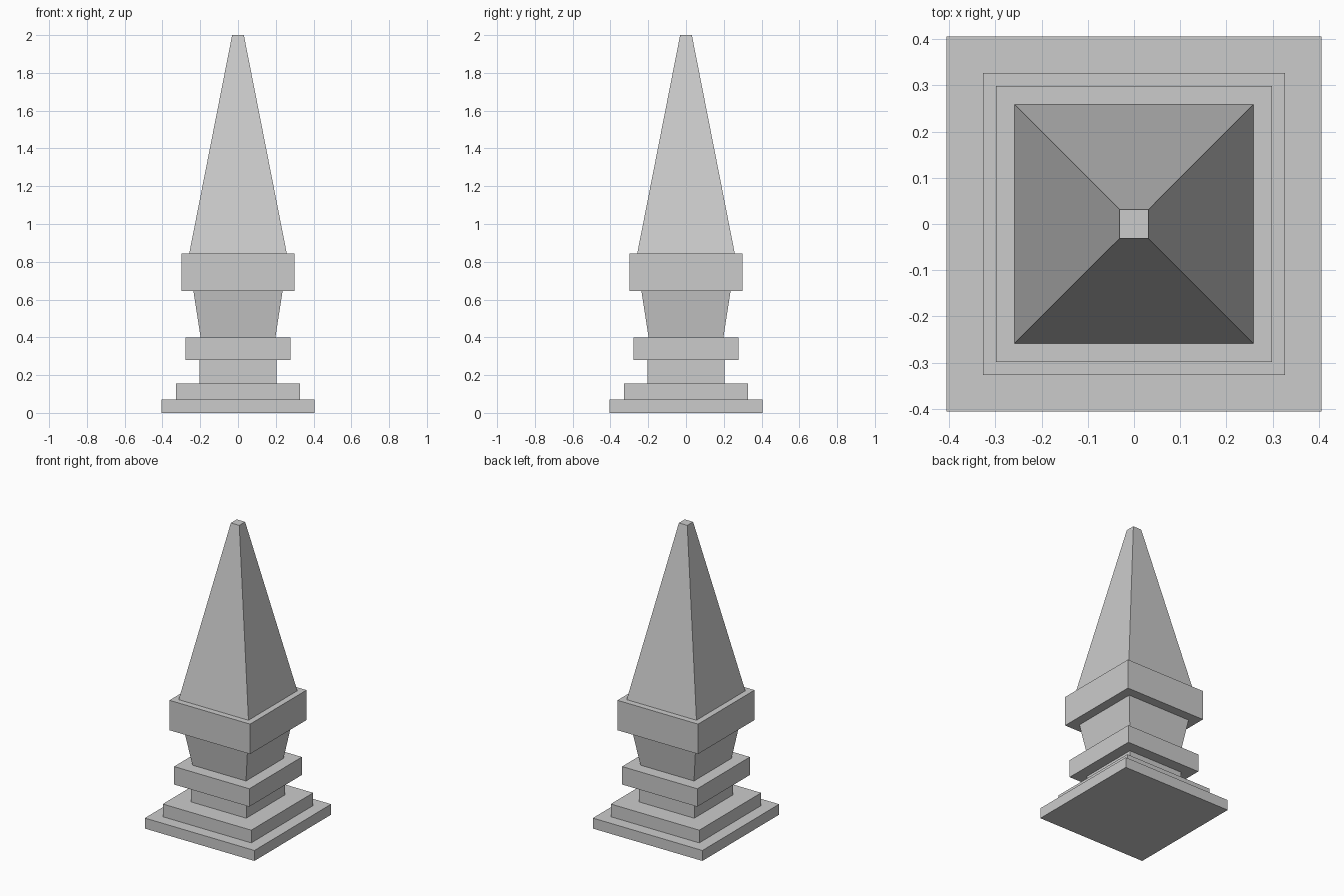
import bpy
import bmesh

cube = bpy.data.objects.get("Cube")
if cube:
    bpy.data.objects.remove(cube, do_unlink=True)

stone = bpy.data.materials.new("grey_stone")
stone.use_nodes = True
colour = (0.6, 0.6, 0.6, 1)
stone.diffuse_color = colour
stone.node_tree.nodes["Principled BSDF"].inputs["Base Color"].default_value = colour


def square_block(name, bottom, top, low_half, high_half):
    """Square block from bottom to top, tapering between two half widths."""
    bm = bmesh.new()
    bmesh.ops.create_cube(bm, size=2)
    for v in bm.verts:
        upper = v.co.z > 0
        half = high_half if upper else low_half
        v.co = (v.co.x * half, v.co.y * half, top if upper else bottom)
    mesh = bpy.data.meshes.new(name)
    bm.to_mesh(mesh)
    bm.free()
    mesh.materials.append(stone)
    obj = bpy.data.objects.new(name, mesh)
    bpy.context.collection.objects.link(obj)


# Stepped foot
square_block("base_slab", 0, 0.07, 0.405, 0.405)
square_block("base_step", 0.07, 0.155, 0.327, 0.327)

# Neck and lower band
square_block("neck", 0.155, 0.28, 0.204, 0.204)
square_block("lower_band", 0.28, 0.40, 0.278, 0.278)

# Flared shaft and upper band
square_block("flared_shaft", 0.40, 0.645, 0.198, 0.236)
square_block("upper_band", 0.645, 0.845, 0.298, 0.298)

# Tapering spire with a flat tip
square_block("spire", 0.845, 2.0, 0.258, 0.031)
